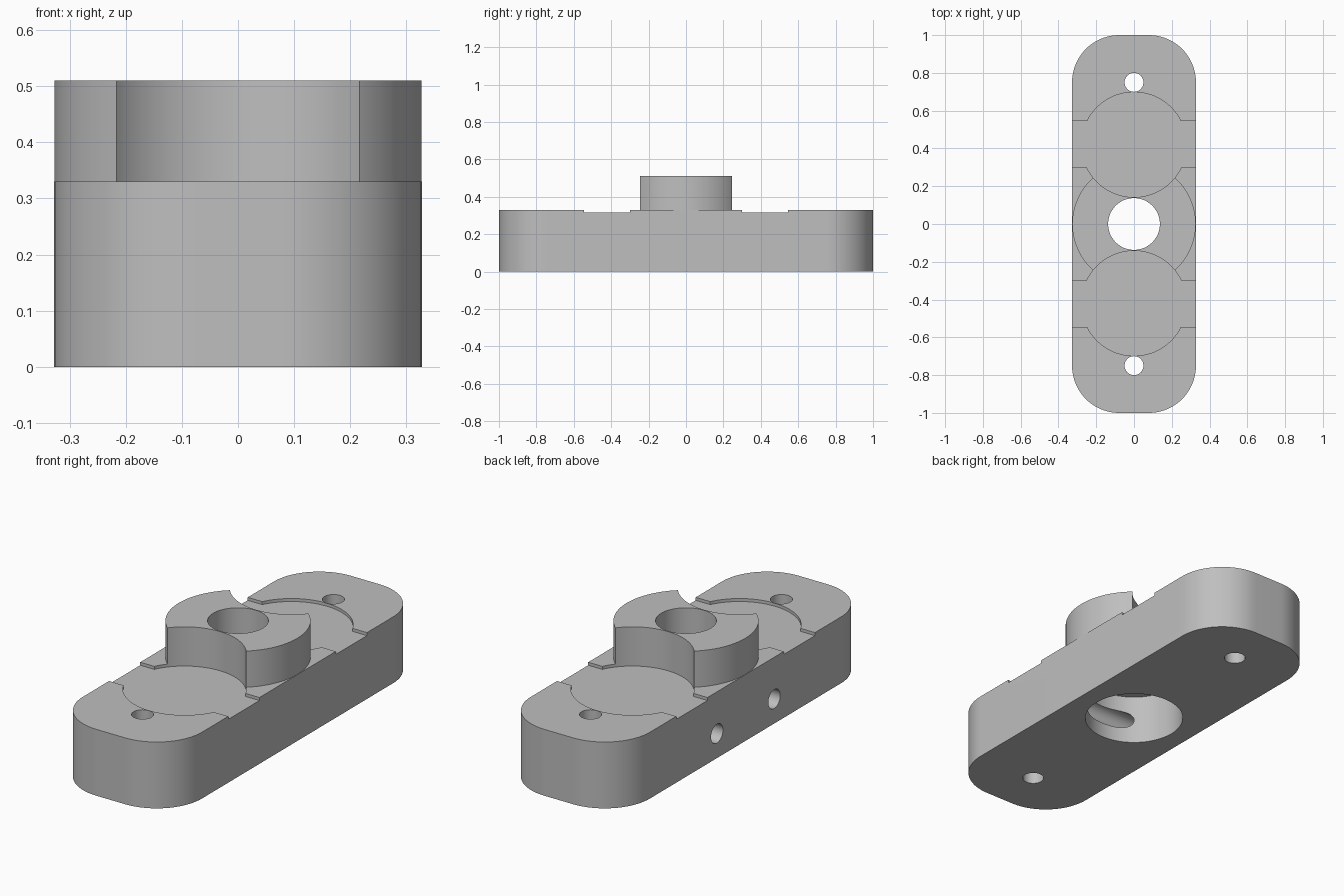
import bpy, bmesh, math
from mathutils import Matrix

cube = bpy.data.objects.get("Cube")
if cube:
    bpy.data.objects.remove(cube, do_unlink=True)

HALF_W, TOP, BOSS_TOP = 0.328, 0.33, 0.51

grey = bpy.data.materials.new("light grey metal")
grey.use_nodes = True
colour = (0.52, 0.52, 0.52, 1)
grey.diffuse_color = colour
grey.node_tree.nodes["Principled BSDF"].inputs["Base Color"].default_value = colour


def finish(name, bm):
    mesh = bpy.data.meshes.new(name)
    bm.to_mesh(mesh)
    bm.free()
    mesh.materials.append(grey)
    ob = bpy.data.objects.new(name, mesh)
    bpy.context.collection.objects.link(ob)
    return ob


def cylinder(name, r, y, z0, z1, segments=96):
    bm = bmesh.new()
    bmesh.ops.create_cone(bm, cap_ends=True, segments=segments, radius1=r, radius2=r,
                          depth=z1 - z0, matrix=Matrix.Translation((0, y, (z0 + z1) / 2)))
    return finish(name, bm)


def side_bore(name, r, y, z, x0, x1):
    bm = bmesh.new()
    place = Matrix.Translation(((x0 + x1) / 2, y, z)) @ Matrix.Rotation(math.pi / 2, 4, "Y")
    bmesh.ops.create_cone(bm, cap_ends=True, segments=40, radius1=r, radius2=r,
                          depth=x1 - x0, matrix=place)
    return finish(name, bm)


def box(name, size, centre):
    bm = bmesh.new()
    bmesh.ops.create_cube(bm, size=1, matrix=Matrix.Translation(centre) @ Matrix.Diagonal((*size, 1)))
    return finish(name, bm)


def rounded_block(name, half_w, half_l, r, height, steps=24):
    bm = bmesh.new()
    verts = []
    for k, (sx, sy) in enumerate([(1, 1), (-1, 1), (-1, -1), (1, -1)]):
        for i in range(steps + 1):
            a = math.pi / 2 * (k + i / steps)
            verts.append(bm.verts.new((sx * (half_w - r) + r * math.cos(a),
                                       sy * (half_l - r) + r * math.sin(a), 0)))
    base = bm.faces.new(verts)
    top = bmesh.ops.extrude_face_region(bm, geom=[base])["geom"]
    bmesh.ops.translate(bm, vec=(0, 0, height),
                        verts=[v for v in top if isinstance(v, bmesh.types.BMVert)])
    bmesh.ops.recalc_face_normals(bm, faces=bm.faces)
    return finish(name, bm)


def combine(target, tool, operation):
    tool.hide_render = True
    mod = target.modifiers.new(tool.name, "BOOLEAN")
    mod.operation, mod.solver, mod.object = operation, "EXACT", tool
    bpy.ops.object.select_all(action="DESELECT")
    bpy.context.view_layer.objects.active = target
    target.select_set(True)
    bpy.ops.object.modifier_apply(modifier=mod.name)
    bpy.data.objects.remove(tool, do_unlink=True)


# Rounded block with a central boss
body = rounded_block("mounting_block", HALF_W, 1.0, 0.25, TOP)
combine(body, cylinder("boss", HALF_W - 0.001, 0, 0.28, BOSS_TOP, 128), "UNION")

# Centre hole and the wide counterbore underneath
combine(body, cylinder("centre_hole", 0.137, 0, -0.1, 0.7), "DIFFERENCE")
combine(body, cylinder("counterbore", 0.233, 0, -0.1, 0.25), "DIFFERENCE")

for s in (-1, 1):
    # Shallow round pocket that also scoops the boss, and its cross slot
    combine(body, cylinder("pocket", 0.278, s * 0.42, 0.315, 0.7, 128), "DIFFERENCE")
    combine(body, box("cross_slot", (1, 0.245, 0.2), (0, s * 0.4225, 0.415)), "DIFFERENCE")
    # End screw hole
    combine(body, cylinder("screw_hole", 0.05, s * 0.75, -0.1, 0.7, 40), "DIFFERENCE")
    # Blind side bore grazing the counterbore
    combine(body, side_bore("side_bore", 0.047, s * 0.225, 0.122, -0.5, 0.18), "DIFFERENCE")

body.select_set(True)
bpy.context.view_layer.objects.active = body
bpy.ops.object.shade_smooth_by_angle(angle=math.radians(30))
